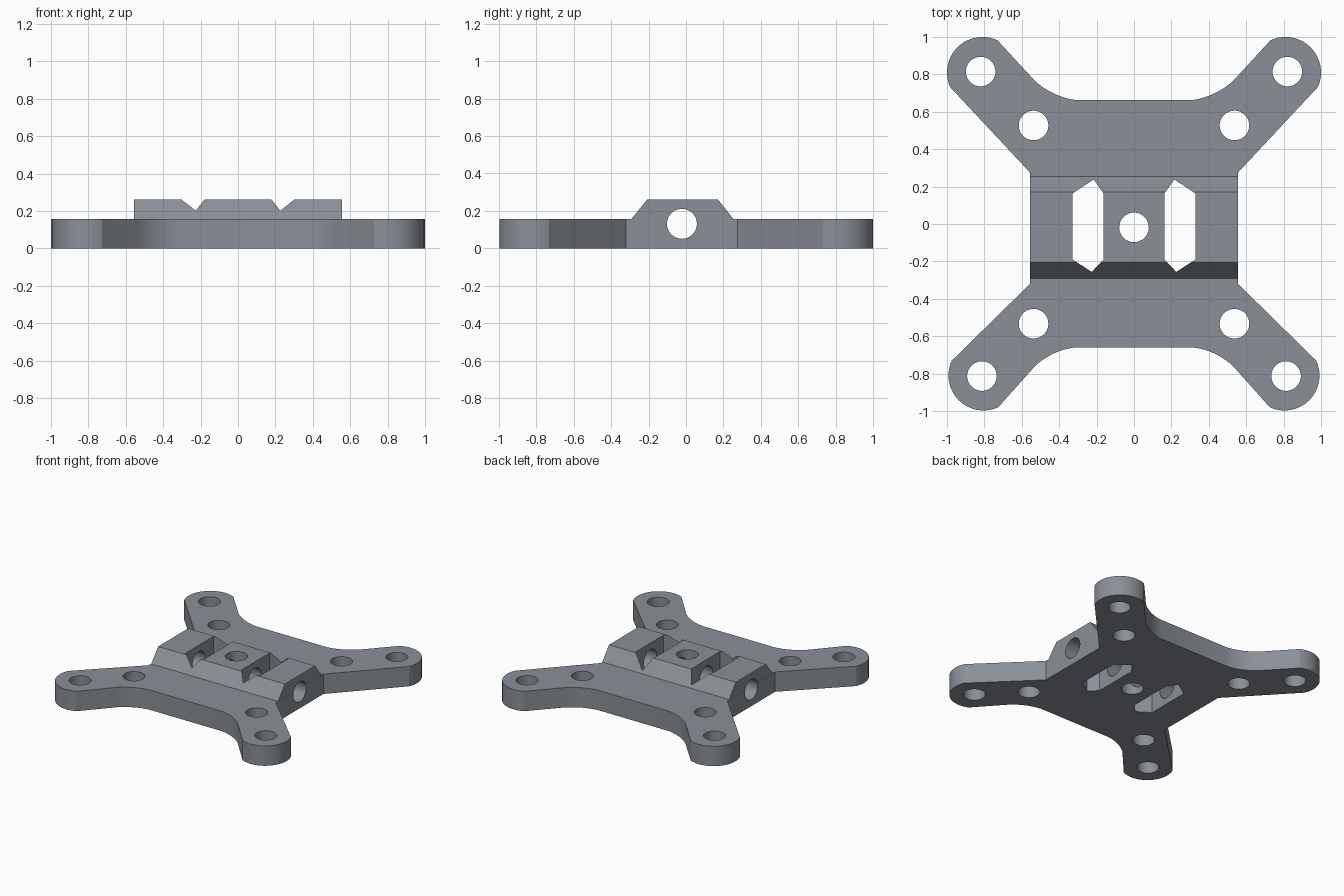
import bpy, bmesh
from math import sin, cos, radians
from mathutils import Matrix, Vector

if "Cube" in bpy.data.objects:
    bpy.data.objects.remove(bpy.data.objects["Cube"])

PLATE_H = 0.157
BLOCK_H = 0.262


def prism(name, pts, vec):
    """Extrude a closed 3D polygon along vec."""
    bm = bmesh.new()
    face = bm.faces.new([bm.verts.new(p) for p in pts])
    ext = bmesh.ops.extrude_face_region(bm, geom=[face])
    bmesh.ops.translate(bm, vec=Vector(vec),
                        verts=[g for g in ext["geom"] if isinstance(g, bmesh.types.BMVert)])
    bmesh.ops.recalc_face_normals(bm, faces=bm.faces)
    return make_object(name, bm)


def cylinder(name, loc, r, depth, axis='Z'):
    rot = Matrix.Rotation(radians(90), 4, 'Y') if axis == 'X' else Matrix()
    bm = bmesh.new()
    bmesh.ops.create_cone(bm, cap_ends=True, segments=48, radius1=r, radius2=r,
                          depth=depth, matrix=Matrix.Translation(loc) @ rot)
    return make_object(name, bm)


def make_object(name, bm):
    me = bpy.data.meshes.new(name)
    bm.to_mesh(me)
    bm.free()
    ob = bpy.data.objects.new(name, me)
    bpy.context.collection.objects.link(ob)
    return ob


def combine(target, tool, op):
    bpy.context.view_layer.objects.active = target
    mod = target.modifiers.new(op, 'BOOLEAN')
    mod.operation, mod.solver, mod.object = op, 'EXACT', tool
    tool.hide_render = True
    bpy.ops.object.modifier_apply(modifier=mod.name)
    bpy.data.objects.remove(tool)


def arc(cx, cy, r, a0, a1, n=20):
    return [(cx + r * cos(radians(a0 + (a1 - a0) * i / n)),
             cy + r * sin(radians(a0 + (a1 - a0) * i / n))) for i in range(n + 1)]


def fillet(p, c, q, n=8):
    """Soft curve from p to q with corner c."""
    p, c, q = Vector(p), Vector(c), Vector(q)
    return [tuple(p * (1 - t)**2 + c * 2 * t * (1 - t) + q * t * t)
            for t in (i / n for i in range(n + 1))]


# Four-armed plate: right half of the outline, mirrored in x
half = fillet((0.315, 0.663), (0.43, 0.68), (0.525, 0.76))
half += arc(0.81, 0.81, 0.19, 115, -24)
half += [(0.556, 0.275), (0.556, -0.32)]
half += arc(0.805, -0.81, 0.187, 25, -115)
half += fillet((0.525, -0.755), (0.43, -0.673), (0.315, -0.66))
outline = half + [(-x, y) for x, y in reversed(half)]
body = prism("mounting_plate", [(x, y, 0) for x, y in outline], (0, 0, PLATE_H))

# Dark blue-grey finish
mat = bpy.data.materials.new("dark_grey")
mat.diffuse_color = (0.254, 0.28, 0.314, 1)
mat.use_nodes = True
mat.node_tree.nodes["Principled BSDF"].inputs["Base Color"].default_value = mat.diffuse_color
body.data.materials.append(mat)

# Raised centre block with sloped front and back
profile = [(-0.292, 0.1), (-0.292, PLATE_H), (-0.206, BLOCK_H),
           (0.17, BLOCK_H), (0.253, PLATE_H), (0.253, 0.1)]
block = prism("centre_block", [(-0.555, y, z) for y, z in profile], (1.11, 0, 0))
block.data.materials.append(mat)
combine(body, block, 'UNION')

# Pointed slots and screw holes on both sides
for s in (-1, 1):
    slot = [(0.328, 0.164), (0.215, 0.238), (0.163, 0.164),
            (0.163, -0.19), (0.226, -0.256), (0.328, -0.19)]
    cutter = prism("slot_cutter", [(s * x, y, -0.1) for x, y in slot], (0, 0, 0.6))
    cutter.data.materials.append(mat)
    combine(body, cutter, 'DIFFERENCE')
    for x, y in ((0.82, 0.815), (0.537, 0.527), (0.537, -0.533), (0.813, -0.813)):
        cutter = cylinder("screw_cutter", (s * x, y, 0.1), 0.079, 0.6)
        cutter.data.materials.append(mat)
        combine(body, cutter, 'DIFFERENCE')

# Centre hole and cross bore
for cutter in (cylinder("centre_cutter", (0, -0.018, 0.1), 0.079, 0.6),
               cylinder("bore_cutter", (0, -0.022, 0.131), 0.08, 1.6, 'X')):
    cutter.data.materials.append(mat)
    combine(body, cutter, 'DIFFERENCE')

body.select_set(True)
bpy.context.view_layer.objects.active = body
bpy.ops.object.shade_smooth_by_angle(angle=radians(20))
